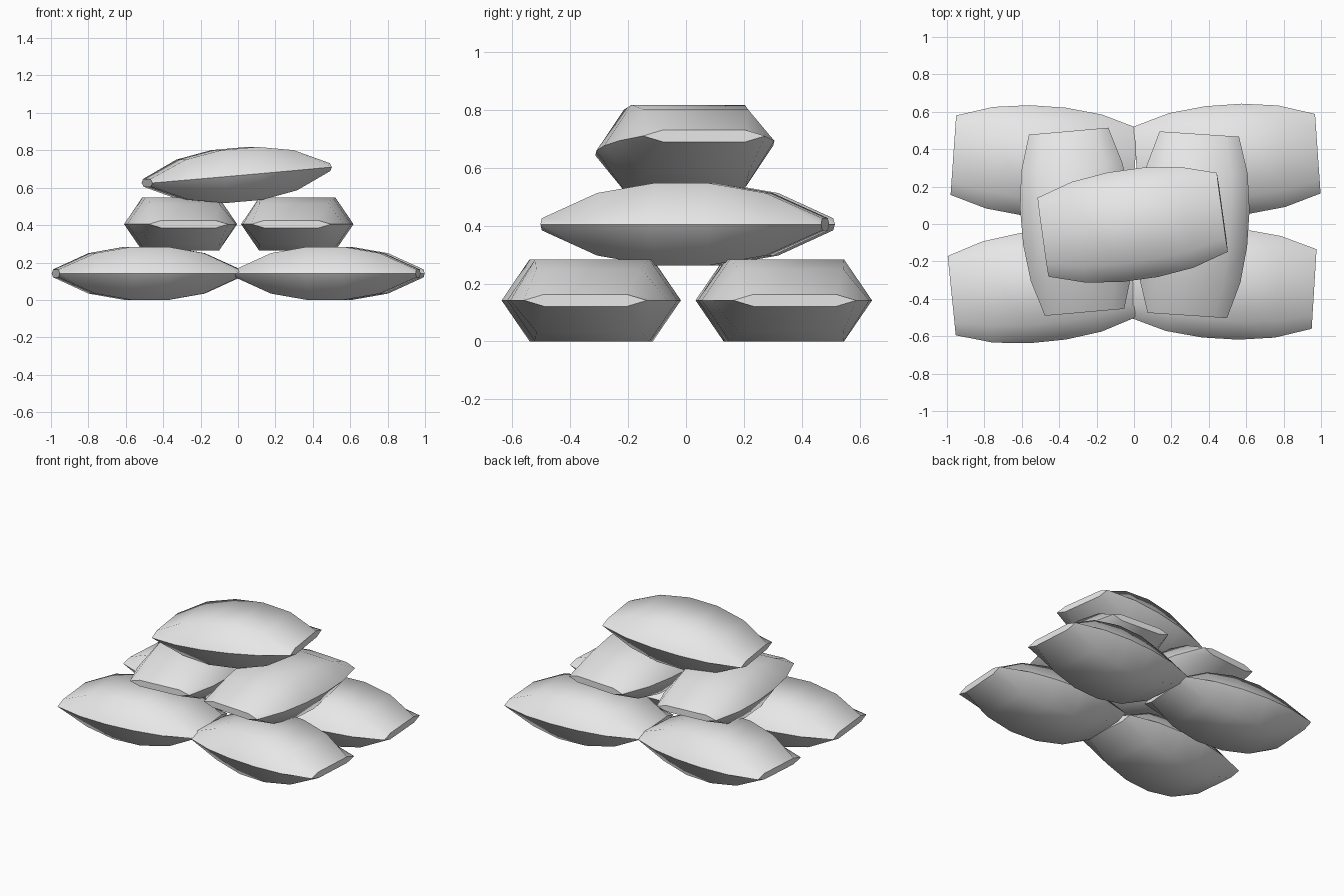
import bpy
import bmesh
from math import radians

cube = bpy.data.objects.get("Cube")
if cube:
    bpy.data.objects.remove(cube)

# One plain cloth colour
cloth = bpy.data.materials.new("light_grey_cloth")
cloth.use_nodes = True
grey = (0.8, 0.8, 0.8, 1)
cloth.diffuse_color = grey
cloth.node_tree.nodes["Principled BSDF"].inputs["Base Color"].default_value = grey

# Half of the bag lengthwise: position, half width, half height
HALF = [(0.486, 0.213, 0.021), (0.292, 0.272, 0.108), (0.097, 0.295, 0.142)]
STATIONS = [(-x, w, h) for x, w, h in HALF] + HALF[::-1]
FLAT = 0.67  # share of the width taken by the flat top and bottom


def bag_mesh():
    """Loft hexagonal sections into a stuffed bag with pinched ends."""
    bm = bmesh.new()
    rings = []
    for x, w, h in STATIONS:
        f = w * FLAT
        section = [(w, 0), (f, h), (-f, h), (-w, 0), (-f, -h), (f, -h)]
        rings.append([bm.verts.new((x, y, z)) for y, z in section])
    for a, b in zip(rings, rings[1:]):
        for i in range(6):
            j = (i + 1) % 6
            bm.faces.new((a[i], a[j], b[j], b[i]))
    bm.faces.new(rings[0])
    bm.faces.new(rings[-1])
    bmesh.ops.recalc_face_normals(bm, faces=bm.faces)
    mesh = bpy.data.meshes.new("bag")
    bm.to_mesh(mesh)
    bm.free()
    mesh.materials.append(cloth)
    return mesh


def add_bag(name, location, yaw, pitch=0):
    bag = bpy.data.objects.new(name, bag_mesh())
    bpy.context.collection.objects.link(bag)
    bag.location = location
    bag.rotation_euler = (0, radians(-pitch), radians(yaw))
    bpy.ops.object.select_all(action="DESELECT")
    bag.select_set(True)
    bpy.context.view_layer.objects.active = bag
    bpy.ops.object.shade_smooth_by_angle(angle=radians(60))


# Bottom layer, four bags lying sideways
add_bag("bottom_back_right_bag", (-0.481, 0.334, 0.142), -4)
add_bag("bottom_back_left_bag", (0.498, 0.342, 0.142), 4)
add_bag("bottom_front_right_bag", (-0.491, -0.334, 0.142), 5.8)
add_bag("bottom_front_left_bag", (0.478, -0.318, 0.142), -3.5)

# Middle layer, two bags lying front to back
add_bag("middle_right_bag", (-0.307, 0.012, 0.405), 95)
add_bag("middle_left_bag", (0.317, -0.004, 0.405), 86.2)

# Top bag, slightly tilted
add_bag("top_bag", (-0.007, -0.004, 0.668), 7.9, 5)
